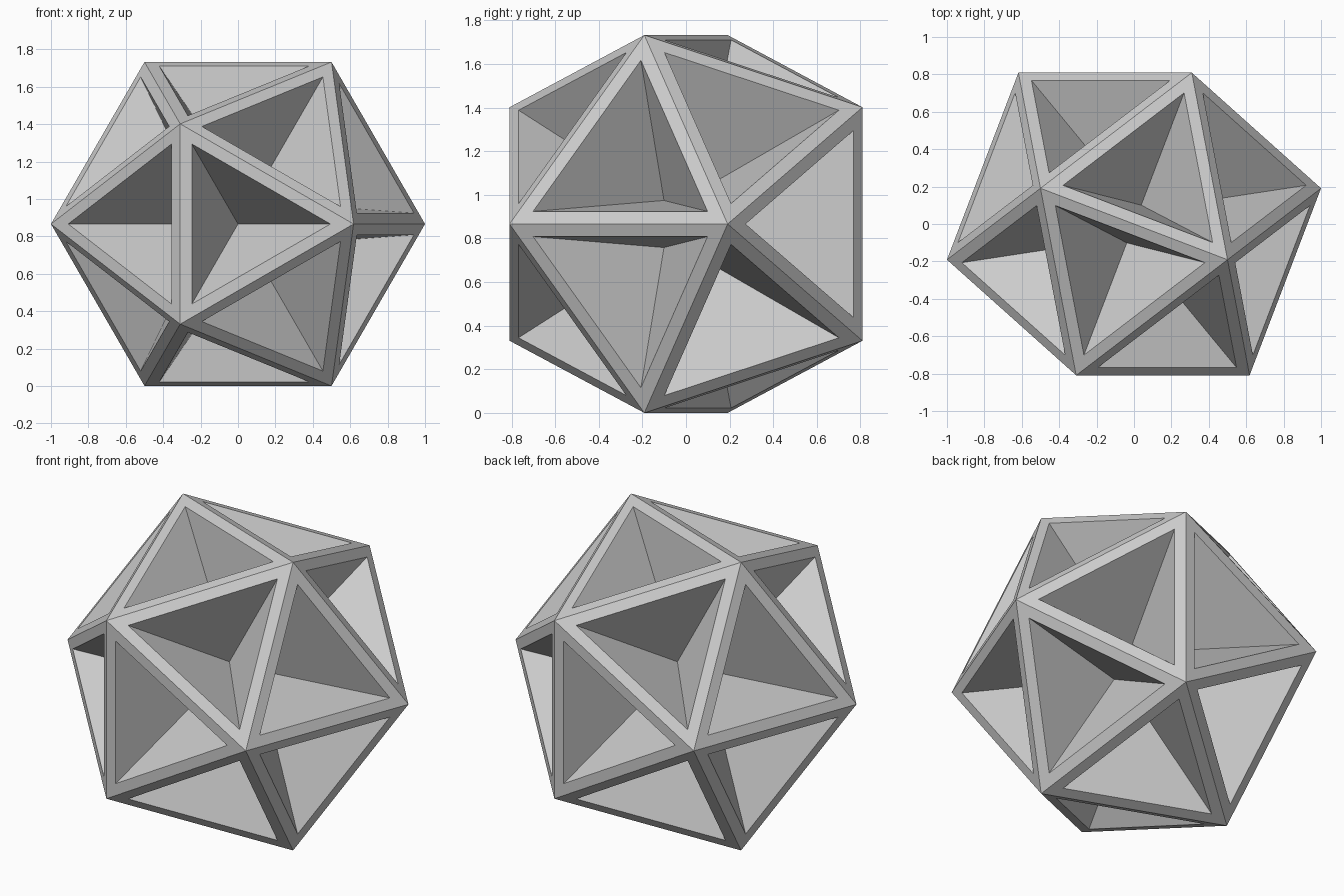
import bpy, bmesh
from math import sqrt, sin, cos, pi

cube = bpy.data.objects.get("Cube")
if cube:
    bpy.data.objects.remove(cube, do_unlink=True)

PHI = (1 + sqrt(5)) / 2
LIFT = sqrt(3) / 2                  # half height, so the solid rests on z = 0
NEAR, FAR = PHI / 2, 1 - PHI / 2    # depths of the small and large corner rings
FACE_INRADIUS = 1 / (2 * PHI)
RIM = 0.2 * FACE_INRADIUS           # width of the flat border on each face
DIMPLE = 0.626 * NEAR               # depth of the sunken pyramid

bm = bmesh.new()


def ring(radius, y, side):
    """Three corners around the y axis; side flips the triangle."""
    for i in range(3):
        a = 2 * pi * i / 3
        bm.verts.new((side * radius * cos(a), y, LIFT + radius * sin(a)))


# Icosahedron with one face to the front and one to the back
for side in (1, -1):
    ring(1 / PHI, -side * NEAR, side)
    ring(1, side * FAR, side)
bmesh.ops.convex_hull(bm, input=bm.verts[:])
bmesh.ops.recalc_face_normals(bm, faces=bm.faces[:])

# Flat rim on every face, with a three-sided pyramid sunk inside it
panels = bm.faces[:]
bmesh.ops.inset_individual(bm, faces=panels, thickness=RIM, use_even_offset=True)
bmesh.ops.poke(bm, faces=panels, offset=-DIMPLE, center_mode='MEAN')

mesh = bpy.data.meshes.new("dimpled_icosahedron")
bm.to_mesh(mesh)
bm.free()
solid = bpy.data.objects.new("dimpled_icosahedron", mesh)
bpy.context.collection.objects.link(solid)

# Plain grey material
grey = bpy.data.materials.new("light_grey")
grey.use_nodes = True
color = (0.6, 0.6, 0.6, 1)
grey.diffuse_color = color
grey.node_tree.nodes["Principled BSDF"].inputs["Base Color"].default_value = color
mesh.materials.append(grey)
